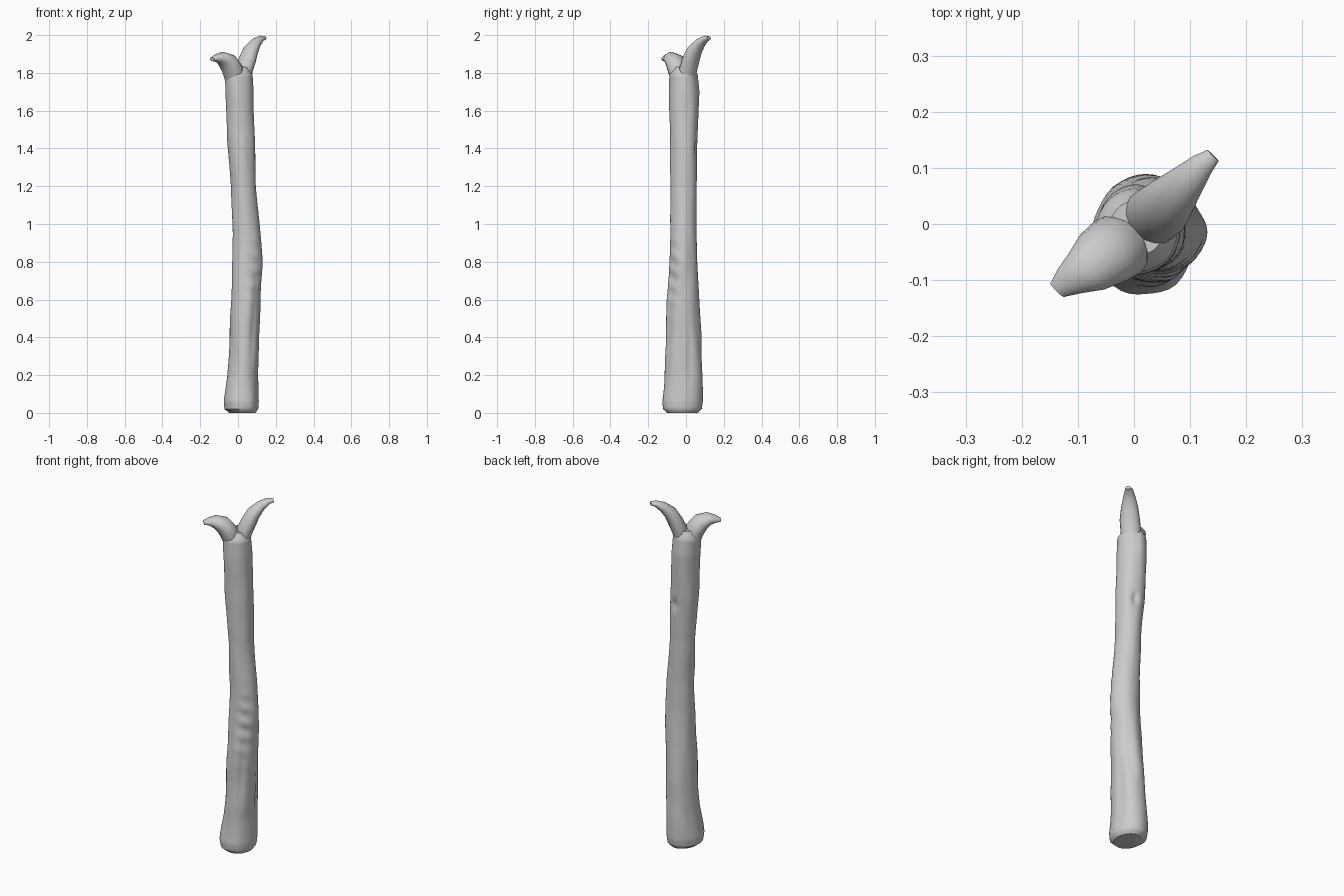
import bpy, bmesh, math
from mathutils import Vector, noise

cube = bpy.data.objects.get("Cube")
if cube:
    bpy.data.objects.remove(cube, do_unlink=True)

grey = bpy.data.materials.new("weathered grey")
grey.use_nodes = True
grey.diffuse_color = (0.6, 0.6, 0.6, 1)
grey.node_tree.nodes["Principled BSDF"].inputs["Base Color"].default_value = (0.6, 0.6, 0.6, 1)


def loft(name, rings):
    """Skin a list of closed point rings, with both ends capped."""
    bm = bmesh.new()
    loops = [[bm.verts.new(p) for p in ring] for ring in rings]
    n = len(loops[0])
    for a, b in zip(loops, loops[1:]):
        for i in range(n):
            j = (i + 1) % n
            bm.faces.new((a[i], a[j], b[j], b[i]))
    bm.faces.new(loops[0][::-1])
    bm.faces.new(loops[-1])
    bmesh.ops.recalc_face_normals(bm, faces=bm.faces)
    mesh = bpy.data.meshes.new(name)
    bm.to_mesh(mesh)
    bm.free()
    mesh.materials.append(grey)
    obj = bpy.data.objects.new(name, mesh)
    bpy.context.collection.objects.link(obj)
    bpy.ops.object.select_all(action='DESELECT')
    obj.select_set(True)
    bpy.context.view_layer.objects.active = obj
    bpy.ops.object.shade_smooth_by_angle(angle=math.radians(40))
    return obj


def bump(value, centre, width):
    return math.exp(-((value - centre) / width) ** 2)


def turn(a, b):
    return (a - b + math.pi) % math.tau - math.pi


# Trunk outline: height, left and right x, front and back y
outline = [
    (0.0, -0.045, 0.095, -0.10, 0.06),
    (0.02, -0.07, 0.11, -0.122, 0.08),
    (0.06, -0.073, 0.113, -0.128, 0.086),
    (0.2, -0.055, 0.107, -0.113, 0.088),
    (0.4, -0.043, 0.112, -0.105, 0.08),
    (0.6, -0.036, 0.12, -0.10, 0.07),
    (0.8, -0.031, 0.128, -0.09, 0.06),
    (0.95, -0.03, 0.118, -0.083, 0.055),
    (1.2, -0.037, 0.096, -0.08, 0.055),
    (1.45, -0.058, 0.09, -0.086, 0.064),
    (1.7, -0.068, 0.08, -0.09, 0.068),
    (1.79, -0.07, 0.074, -0.09, 0.06),
    (1.83, -0.045, 0.05, -0.06, 0.04),
]


def extents(z):
    for a, b in zip(outline, outline[1:]):
        if z <= b[0]:
            t = (z - a[0]) / (b[0] - a[0])
            return [p + (q - p) * t for p, q in zip(a[1:], b[1:])]
    return outline[-1][1:]


def trunk_ring(z, sides=40):
    x0, x1, y0, y1 = extents(z)
    ring = []
    for i in range(sides):
        a = math.tau * i / sides
        c, s = math.cos(a), math.sin(a)
        # Gentle lumps, stretched along the grain
        k = 1 + 0.06 * noise.noise(Vector((c * 1.5, s * 1.5, z * 5)))
        # Row of scalloped cuts on the front left
        cuts = bump(z, 0.75, 0.16) * bump(turn(a, -0.85), 0, 0.5)
        k -= 0.12 * cuts * (0.5 + 0.5 * math.sin(z * 75 + a * 2))
        # Long grooves low on the trunk
        k -= 0.1 * bump(z, 0.33, 0.16) * bump(turn(a, 0.35), 0, 0.15)
        k -= 0.08 * bump(z, 0.45, 0.18) * bump(turn(a, -0.95), 0, 0.18)
        # Small knot hollow on the back
        k -= 0.2 * bump(z, 1.4, 0.03) * bump(turn(a, 1.3), 0, 0.25)
        ring.append(((x0 + x1) / 2 + (x1 - x0) / 2 * c * k,
                     (y0 + y1) / 2 + (y1 - y0) / 2 * s * k, z))
    return ring


heights = [0, 0.01] + [0.02 + 1.77 * i / 130 for i in range(131)] + [1.81, 1.83]
loft("trunk", [trunk_ring(z) for z in heights])


def prong(name, path, sides=16):
    """Oval limb along (point, side radius, upper radius) stations."""
    pts = [Vector(p) for p, _, _ in path]
    side = Vector((1, -1, 0)).normalized()
    rings = []
    for i, (p, wide, tall) in enumerate(path):
        tangent = pts[min(i + 1, len(pts) - 1)] - pts[max(i - 1, 0)]
        up = side.cross(tangent).normalized()
        rings.append([pts[i] + side * wide * math.cos(t) + up * tall * math.sin(t)
                      for t in (math.tau * j / sides for j in range(sides))])
    return loft(name, rings)


# Short, broad prong leaning front right
prong("short_prong", [
    ((-0.02, -0.03, 1.77), 0.055, 0.045),
    ((-0.03, -0.042, 1.82), 0.062, 0.05),
    ((-0.055, -0.06, 1.86), 0.058, 0.046),
    ((-0.085, -0.085, 1.878), 0.045, 0.034),
    ((-0.115, -0.102, 1.878), 0.03, 0.02),
    ((-0.137, -0.118, 1.872), 0.017, 0.01),
])

# Tall curved prong leaning back left
prong("tall_prong", [
    ((0.025, 0.005, 1.77), 0.05, 0.04),
    ((0.032, 0.012, 1.82), 0.053, 0.042),
    ((0.05, 0.026, 1.87), 0.052, 0.04),
    ((0.068, 0.046, 1.92), 0.045, 0.036),
    ((0.095, 0.076, 1.96), 0.033, 0.026),
    ((0.122, 0.106, 1.982), 0.022, 0.016),
    ((0.141, 0.122, 1.984), 0.014, 0.01),
])
